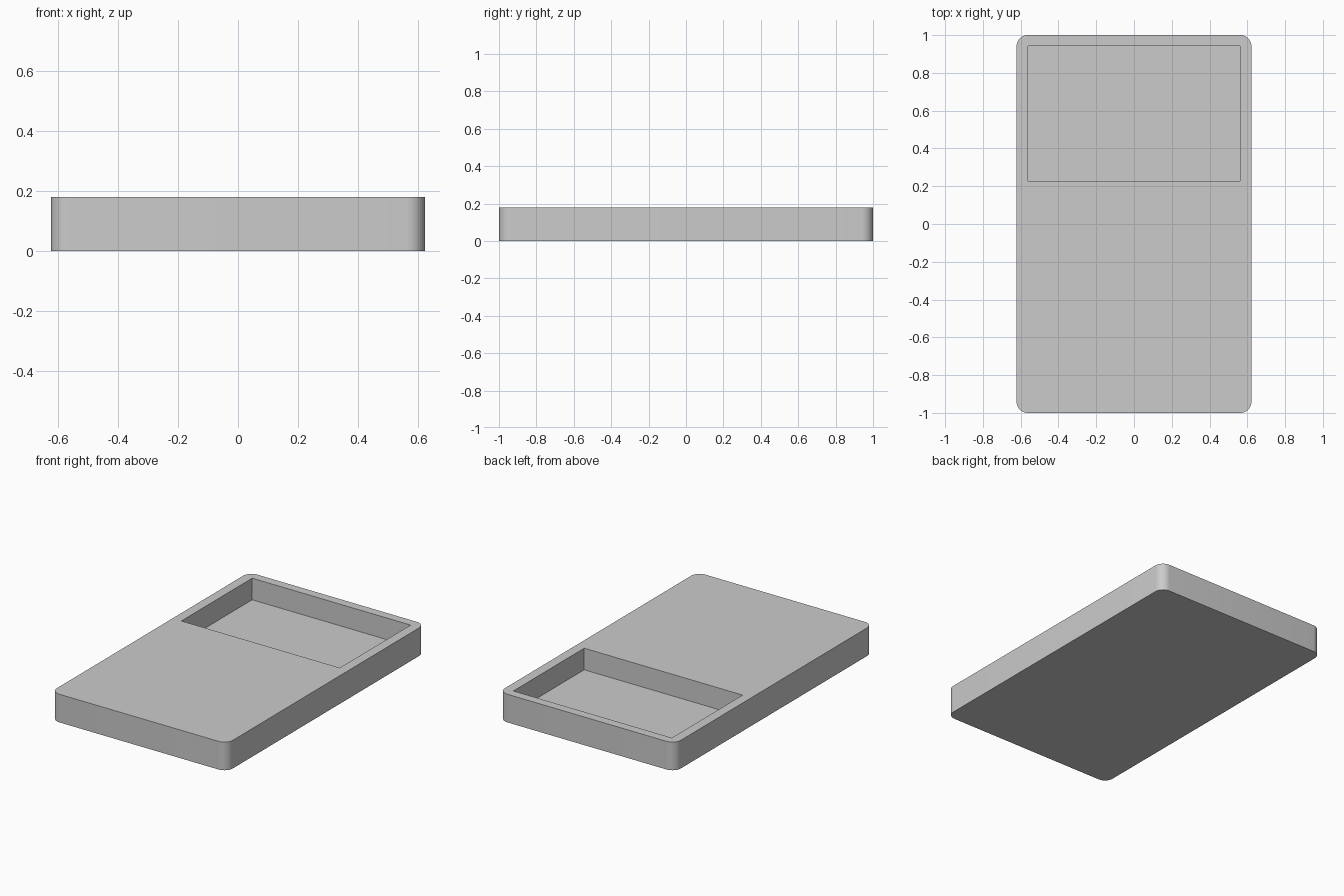
import bpy, bmesh, math

default = bpy.data.objects.get("Cube")
if default:
    bpy.data.objects.remove(default, do_unlink=True)

HALF_X, HALF_Y, HEIGHT, RADIUS = 0.622, 1.0, 0.18, 0.06
POCKET_X, POCKET_FRONT, POCKET_BACK, FLOOR = 0.56, 0.228, 0.943, 0.042

grey = bpy.data.materials.new("plain_grey")
grey.use_nodes = True
colour = (0.6, 0.6, 0.6, 1)
grey.diffuse_color = colour
grey.node_tree.nodes["Principled BSDF"].inputs["Base Color"].default_value = colour


def box(name, low, high, radius=0):
    """Box between two corners, with optionally rounded upright edges."""
    bm = bmesh.new()
    bmesh.ops.create_cube(bm, size=1)
    for v in bm.verts:
        v.co = [low[i] if v.co[i] < 0 else high[i] for i in range(3)]
    if radius:
        upright = [e for e in bm.edges
                   if abs(e.verts[0].co.z - e.verts[1].co.z) > 0.01]
        bmesh.ops.bevel(bm, geom=upright, offset=radius, segments=10,
                        profile=0.5, affect='EDGES')
    mesh = bpy.data.meshes.new(name)
    bm.to_mesh(mesh)
    bm.free()
    mesh.materials.append(grey)
    obj = bpy.data.objects.new(name, mesh)
    bpy.context.collection.objects.link(obj)
    return obj


# Slab with rounded corners
body = box("body", (-HALF_X, -HALF_Y, 0), (HALF_X, HALF_Y, HEIGHT), RADIUS)

# Rectangular pocket towards the back
cutter = box("pocket_cutter", (-POCKET_X, POCKET_FRONT, FLOOR),
             (POCKET_X, POCKET_BACK, HEIGHT + 0.1))
cutter.hide_render = True
cut = body.modifiers.new("pocket", 'BOOLEAN')
cut.operation = 'DIFFERENCE'
cut.solver = 'EXACT'
cut.object = cutter

bpy.ops.object.select_all(action='DESELECT')
body.select_set(True)
bpy.context.view_layer.objects.active = body
bpy.ops.object.modifier_apply(modifier=cut.name)
bpy.data.objects.remove(cutter, do_unlink=True)
bpy.ops.object.shade_smooth_by_angle(angle=math.radians(30))
